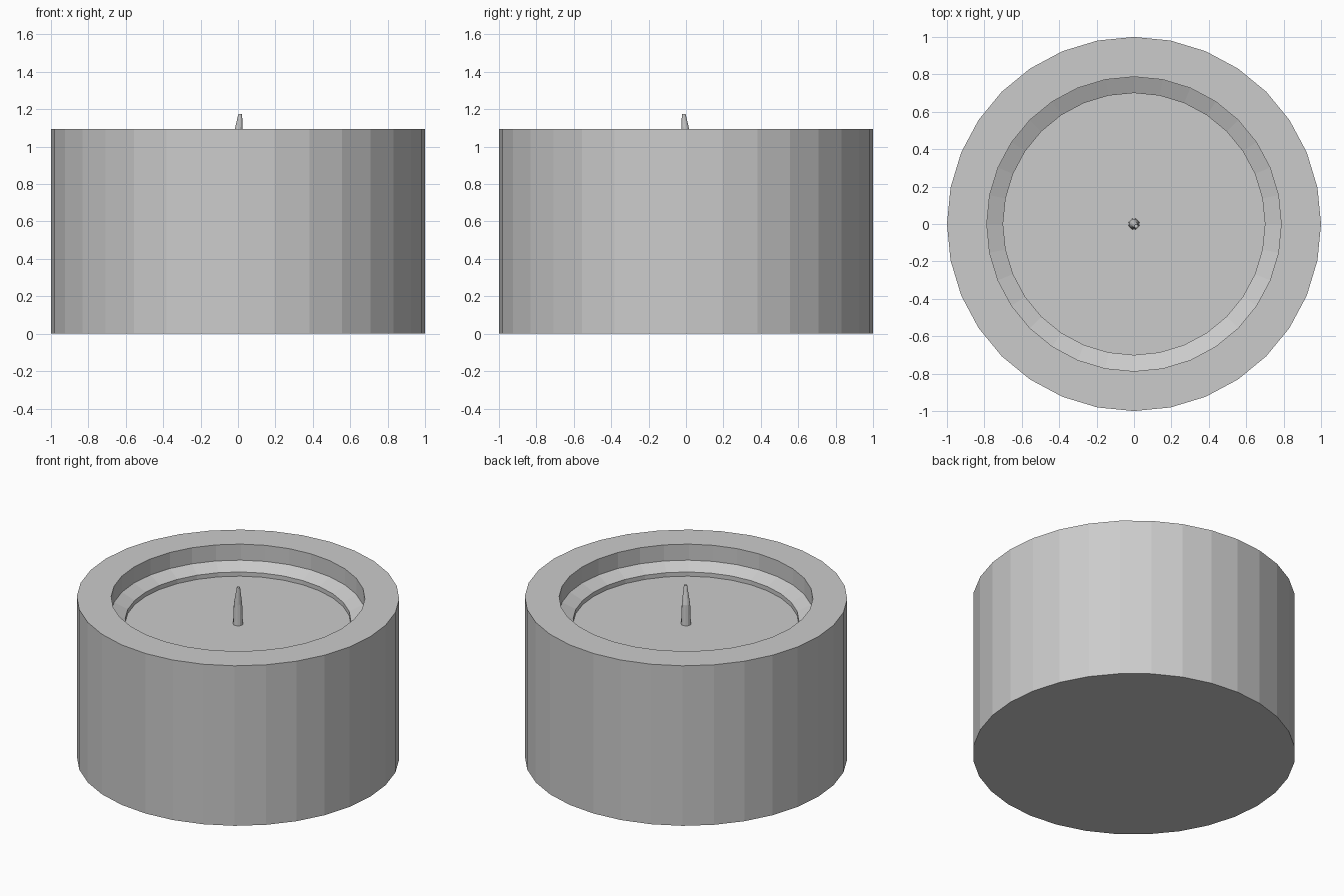
import bpy, bmesh
from math import cos, sin, tau

if "Cube" in bpy.data.objects:
    bpy.data.objects.remove(bpy.data.objects["Cube"])


def ring_stack(name, rings, sides):
    """Skin circles (x, y, z, radius) in order and cap both ends."""
    bm = bmesh.new()
    loops = [[bm.verts.new((x + r * cos(tau * i / sides), y + r * sin(tau * i / sides), z))
              for i in range(sides)] for x, y, z, r in rings]
    for a, b in zip(loops, loops[1:]):
        for i in range(sides):
            j = (i + 1) % sides
            bm.faces.new((a[i], a[j], b[j], b[i]))
    bm.faces.new(loops[0][::-1])
    bm.faces.new(loops[-1])
    bmesh.ops.recalc_face_normals(bm, faces=bm.faces)
    mesh = bpy.data.meshes.new(name)
    bm.to_mesh(mesh)
    bm.free()
    obj = bpy.data.objects.new(name, mesh)
    bpy.context.collection.objects.link(obj)
    return obj


# Candle body: outer wall, rim, stepped hollow with sloped ledge, wax floor
ring_stack("candle_body", [(0, 0, z, r) for r, z in (
    (1.0, 0), (1.0, 1.095), (0.787, 1.095), (0.787, 0.985),
    (0.70, 0.945), (0.70, 0.916))], 32)

# Wick: slim post, tapering and leaning slightly at the tip
ring_stack("wick", [(0, 0, 0.91, 0.031), (0, 0, 1.055, 0.026),
                    (0.012, -0.012, 1.175, 0.010)], 12)
